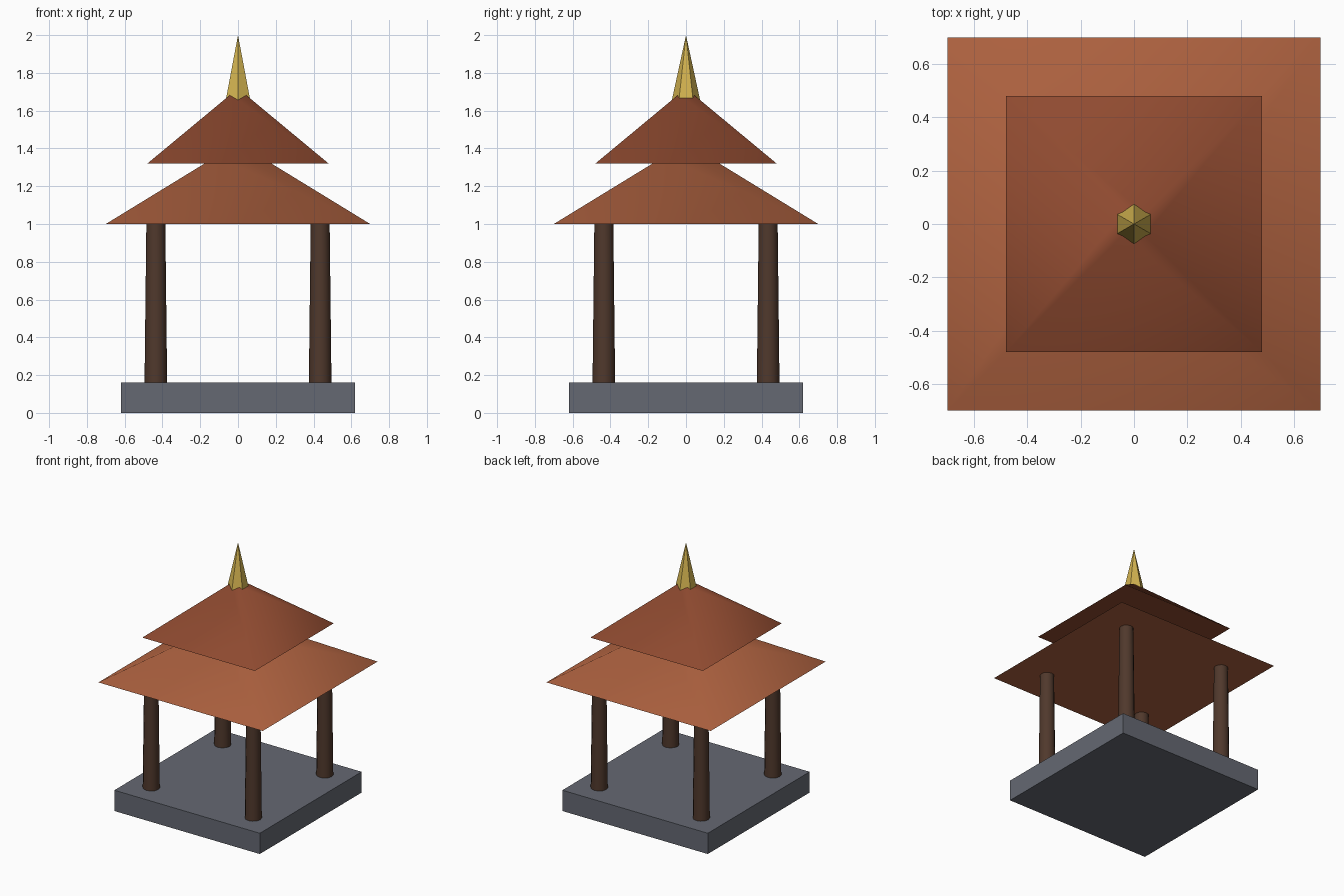
import bpy
from math import radians, sqrt

if "Cube" in bpy.data.objects:
    bpy.data.objects.remove(bpy.data.objects["Cube"])


def material(name, rgb):
    m = bpy.data.materials.new(name)
    m.diffuse_color = (*rgb, 1)
    m.use_nodes = True
    m.node_tree.nodes["Principled BSDF"].inputs["Base Color"].default_value = m.diffuse_color
    return m


stone = material("stone", (0.13, 0.14, 0.17))
wood = material("dark_wood", (0.08, 0.04, 0.025))
tile = material("tile", (0.42, 0.12, 0.05))
dark_tile = material("dark_tile", (0.28, 0.07, 0.03))
gold = material("gold", (0.65, 0.45, 0.08))


def frustum(name, mat, sides, r1, r2, z1, z2, x=0, y=0, turn=0, smooth=None):
    """Tapered prism between two heights; smooth is an angle limit in degrees."""
    bpy.ops.mesh.primitive_cone_add(vertices=sides, radius1=r1, radius2=r2,
                                    depth=z2 - z1, location=(x, y, (z1 + z2) / 2),
                                    rotation=(0, 0, radians(turn)))
    ob = bpy.context.object
    ob.name = name
    ob.data.materials.append(mat)
    bpy.ops.object.transform_apply(location=False, rotation=True, scale=True)
    if smooth:
        bpy.ops.object.shade_smooth_by_angle(angle=radians(smooth))
    return ob


# Square stone platform
bpy.ops.mesh.primitive_cube_add(size=1, location=(0, 0, 0.08))
base = bpy.context.object
base.name = "platform"
base.scale = (1.24, 1.24, 0.16)
bpy.ops.object.transform_apply(location=False, rotation=False, scale=True)
base.data.materials.append(stone)

# Four tapered corner posts
for sx, side in ((-1, "left"), (1, "right")):
    for sy, end in ((-1, "front"), (1, "back")):
        frustum(f"post_{end}_{side}", wood, 12, 0.06, 0.05, 0.15, 1.02,
                sx * 0.435, sy * 0.435, smooth=40)

# Two stacked hipped roofs (square frustums turned to face the axes)
frustum("lower_roof", tile, 4, 0.70 * sqrt(2), 0.12 * sqrt(2), 1.0, 1.355,
        turn=45, smooth=55)
frustum("upper_roof", dark_tile, 4, 0.48 * sqrt(2), 0.04 * sqrt(2), 1.32, 1.685,
        turn=45, smooth=55)

# Six-sided spire, points toward front and back
frustum("spire", gold, 6, 0.076, 0, 1.65, 2.0)
